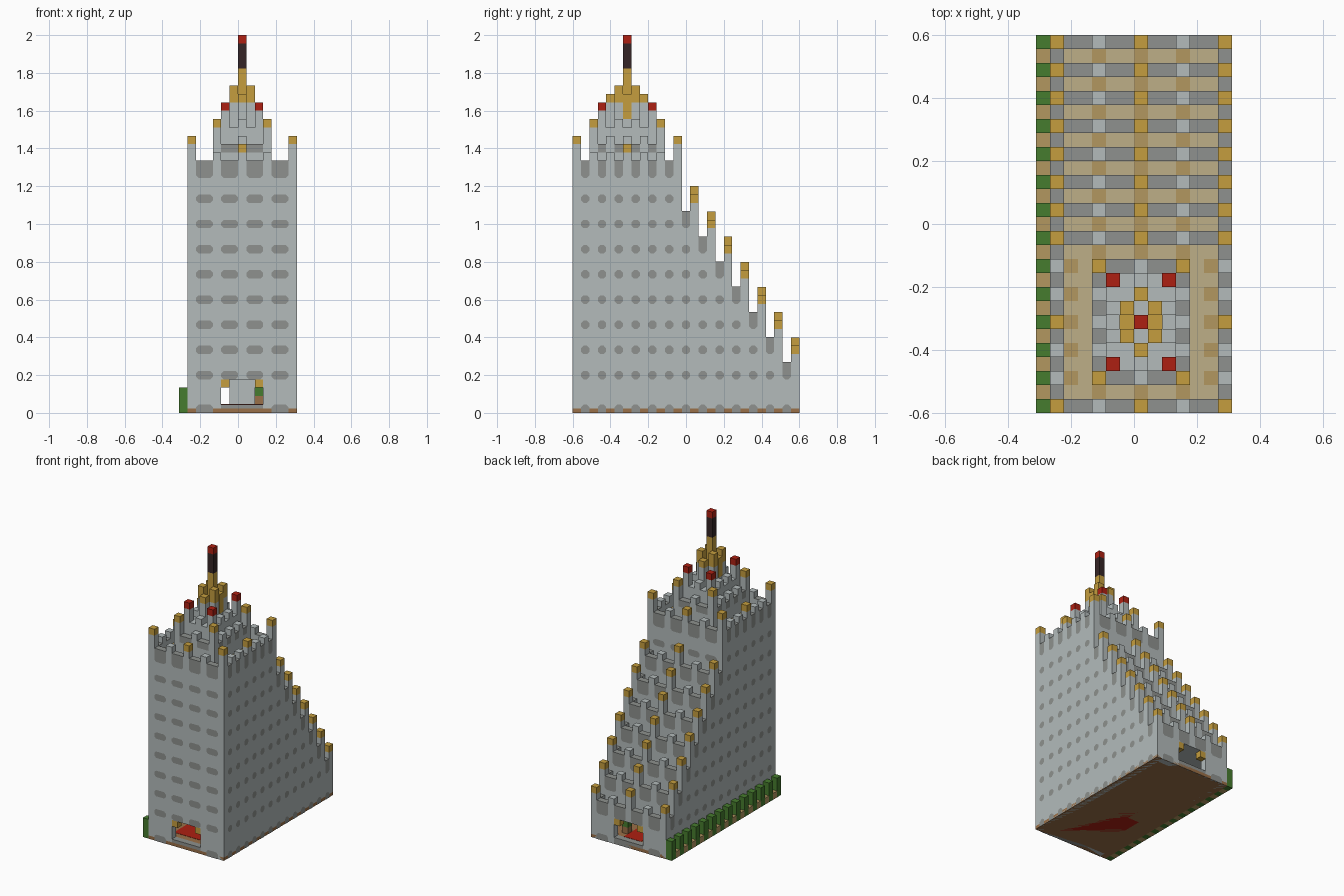
import bpy, bmesh
from mathutils import Vector

if "Cube" in bpy.data.objects:
    bpy.data.objects.remove(bpy.data.objects["Cube"])

U = 2 / 45          # size of one block
EPS = 0.04          # painted plate offset, in blocks
COLOURS = {
    "light_stone": "B3BBBB", "dark_stone": "8E918E", "gold": "C59E3E",
    "pale_planks": "BDAF87", "tan_planks": "B29760", "red": "AE2012",
    "dark_mast": "352526", "green": "467C2E", "brown": "9A7048",
}
NAMES = list(COLOURS)


def linear(h):
    out = []
    for i in (0, 2, 4):
        c = int(h[i:i + 2], 16) / 255
        out.append(c / 12.92 if c <= 0.04045 else ((c + 0.055) / 1.055) ** 2.4)
    return (*out, 1)


MATS = {}
for name, code in COLOURS.items():
    m = bpy.data.materials.new(name)
    m.use_nodes = True
    m.diffuse_color = linear(code)
    bsdf = m.node_tree.nodes["Principled BSDF"]
    bsdf.inputs["Base Color"].default_value = linear(code)
    bsdf.inputs["Roughness"].default_value = 0.9
    MATS[name] = m


class Part:
    """Collects coloured blocks and plates in block units."""

    def __init__(self, name):
        self.name, self.bm = name, bmesh.new()

    def vert(self, x, y, z):
        return self.bm.verts.new(Vector((x - 7, y - 13.5, z)) * U)

    def box(self, x, y, z, mat):
        (x0, x1), (y0, y1), (z0, z1) = x, y, z
        low = [self.vert(a, b, z0) for a, b in ((x0, y0), (x1, y0), (x1, y1), (x0, y1))]
        top = [self.vert(a, b, z1) for a, b in ((x0, y0), (x1, y0), (x1, y1), (x0, y1))]
        faces = [low[::-1], top]
        faces += [[low[i], low[i - 3], top[i - 3], top[i]] for i in range(4)]
        for f in faces:
            self.bm.faces.new(f).material_index = NAMES.index(mat)

    def cell(self, x, y, z, mat):
        self.box((x, x + 1), (y, y + 1), z, mat)

    def column(self, x, y, z0, z1, cap="gold"):
        """One block wide pillar with a coloured top block."""
        self.cell(x, y, (z0, z1 - 1), "light_stone")
        self.cell(x, y, (z1 - 1, z1), cap)

    def plate(self, side, pos, a, z, cut_low=True, cut_top=True, mat="dark_stone"):
        """Flat panel with clipped corners on a wall facing the given side."""
        (a0, a1), (z0, z1), c = a, z, 0.3
        low, top = c * cut_low, c * cut_top
        pts = [(a0 + low, z0), (a1 - low, z0), (a1, z0 + low), (a1, z1 - top),
               (a1 - top, z1), (a0 + top, z1), (a0, z1 - top), (a0, z0 + low)]
        pts = list(dict.fromkeys(pts))
        if side in ("back", "west"):
            pts.reverse()
        d = pos + (EPS if side in ("back", "east") else -EPS)
        if side in ("front", "back"):
            vs = [self.vert(p, d, q) for p, q in pts]
        else:
            vs = [self.vert(d, p, q) for p, q in pts]
        self.bm.faces.new(vs).material_index = NAMES.index(mat)

    def done(self):
        me = bpy.data.meshes.new(self.name)
        self.bm.to_mesh(me)
        self.bm.free()
        for n in NAMES:
            me.materials.append(MATS[n])
        bpy.context.collection.objects.link(bpy.data.objects.new(self.name, me))


GAPS = (2, 5, 8, 11)                 # two-block bays across the width
ROWS = [0] + list(range(4, 26, 3))   # window heights
TOWER, STEPS = 30, 7


def step_top(k):
    return 24 - 3 * k


# Ground floor: hollow walls with a doorway at each end
p = Part("ground_floor")
p.box((1, 14), (0, 27), (0, 0.5), "brown")
p.box((2, 13), (1, 26), (0.5, 1), "brown")
for x in (1, 13):
    p.box((x, x + 1), (0, 27), (0, 4), "light_stone")
for y in (0, 26):
    for x in ((2, 5), (10, 13)):
        p.box(x, (y, y + 1), (0, 4), "light_stone")
    p.box((5, 10), (y, y + 1), (0, 1), "dark_stone")
    for x in (5, 9):
        p.cell(x, y, (3, 4), "gold")
p.done()

# Carpet, showing above and below the floor
p = Part("carpet")
for z in ((-0.0, 0.02), (1, 1 + EPS)):
    p.box((4, 11), (2, 11), z, "red")
    p.box((6, 9), (11, 26), z, "red")
p.cell(7, 6, (0, EPS), "light_stone")
p.done()

# Inner pier and potted plant
p = Part("inner_pier")
p.box((6, 9), (5, 8), (1, 4), "light_stone")
p.done()
p = Part("potted_plant")
p.cell(9, 24, (1, 2), "brown")
p.cell(9, 24, (2, 3), "green")
p.done()

# Main tower body and roof parapet
p = Part("tower")
p.box((1, 14), (0, 13), (4, 29), "light_stone")
for y in (0, 12):
    p.box((1, 14), (y, y + 1), (29, TOWER), "light_stone")
    for x in (1, 13):
        p.column(x, y, TOWER, 33)
    for x in (4, 10):
        p.cell(x, y, (TOWER, 31), "light_stone")
    p.column(7, y, TOWER, 32)
    for x in GAPS:
        p.box((x, x + 2), (y, y + 1), (TOWER, TOWER + EPS), "dark_stone")
for x in (1, 13):
    p.box((x, x + 1), (1, 12), (29, TOWER), "light_stone")
    for y in range(1, 12):
        if y % 2:
            p.cell(x, y, (TOWER, TOWER + EPS), "dark_stone")
        elif y == 6:
            p.column(x, y, TOWER, 32)
        else:
            p.cell(x, y, (TOWER, 31), "light_stone")
p.done()

# Roof deck with darker boards beside each merlon
p = Part("roof_deck")
p.box((2, 13), (1, 12), (29, 29 + EPS), "pale_planks")
for y in range(2, 12, 2):
    for x in (2, 12):
        p.cell(x, y, (29, 29 + 2 * EPS), "tan_planks")
for x in (4, 7, 10):
    for y in (1, 11):
        p.cell(x, y, (29, 29 + 2 * EPS), "tan_planks")
p.done()

# Stepped terraces falling away to the back
p = Part("terraces")
for k in range(STEPS):
    h, y = step_top(k), 13 + 2 * k
    p.box((1, 14), (y, y + 2), (4, h - 1), "light_stone")
    p.box((1, 14), (y + 1, y + 2), (h - 1, h), "light_stone")
    for x in (1, 13):
        p.cell(x, y, (h - 1, h), "light_stone")
        p.cell(x, y, (h, h + EPS), "dark_stone")
        p.column(x, y + 1, h, h + 2)
    for x in (4, 10):
        p.cell(x, y + 1, (h, h + 1), "light_stone")
    p.column(7, y + 1, h, h + 3)
    p.box((2, 13), (y, y + 1), (h - 1, h - 1 + EPS), "pale_planks")
    for x in (4, 7, 10):
        p.cell(x, y, (h - 1, h - 1 + 2 * EPS), "tan_planks")
    for x in GAPS:
        p.box((x, x + 2), (y + 1, y + 2), (h, h + EPS), "dark_stone")
        p.plate("back", y + 2, (x, x + 2), (h - 2, h), cut_top=False)
p.done()

# Windows and dark parapet bays
p = Part("windows")
for x in GAPS:
    bay = (x, x + 2)
    for side, y in (("front", 0), ("back", 13)):
        p.plate(side, y, bay, (28, TOWER), cut_top=False)
    for z in ROWS:
        if z or x in (2, 11):
            p.plate("front", 0, bay, (z, z + 1), cut_low=z > 0)
    p.plate("back", 13, bay, (25, 26))
    if x in (2, 11):
        p.plate("back", 27, bay, (0, 1), cut_low=False)
for side, x in (("west", 1), ("east", 14)):
    for y in range(1, 27, 2):
        h = TOWER if y < 13 else step_top((y - 13) // 2)
        p.plate(side, x, (y, y + 1), (h - 2, h), cut_top=False)
        for z in ROWS:
            if z <= h - 5 or z == 0:
                p.plate(side, x, (y, y + 1), (z, z + 1), cut_low=z > 0)
p.done()

# Lower crown tier with gold corner posts
p = Part("lower_crown")
p.box((4, 11), (2, 11), (29, 32), "light_stone")
for y in (2, 10):
    for x in (4, 10):
        p.column(x, y, 32, 35)
    p.cell(7, y, (32, 33), "light_stone")
    side, pos = ("front", 2) if y == 2 else ("back", 11)
    for x in (5, 8):
        p.box((x, x + 2), (y, y + 1), (32, 32 + EPS), "dark_stone")
        p.plate(side, pos, (x, x + 2), (31, 32), False, False)
for x, side, pos in ((4, "west", 4), (10, "east", 11)):
    for y in range(3, 10):
        if y % 2:
            p.cell(x, y, (32, 32 + EPS), "dark_stone")
            p.plate(side, pos, (y, y + 1), (31, 32), False, False)
        else:
            p.cell(x, y, (32, 33), "light_stone")
p.done()

# Upper crown tier with red corner posts
p = Part("upper_crown")
p.box((5, 10), (3, 10), (32, 34), "light_stone")
for y in (3, 9):
    for x in (5, 9):
        p.column(x, y, 34, 37, "red")
    p.cell(7, y, (34, 35), "light_stone")
for x in (5, 9):
    for y in (5, 7):
        p.cell(x, y, (34, 35), "light_stone")
p.done()

# Spire: gold cluster, dark mast and red tip
p = Part("spire")
p.box((6, 9), (5, 8), (34, 37), "light_stone")
for y in (4, 8):
    p.column(7, y, 34, 38)
for x in (6, 8):
    for y in (5, 7):
        p.cell(x, y, (37, 39), "gold")
    p.box((x - EPS, x + 1 + EPS), (6, 7), (35, 38), "gold")
p.cell(7, 6, (37, 41), "gold")
p.cell(7, 6, (41, 44), "dark_mast")
p.cell(7, 6, (44, 45), "red")
p.done()

# Hedge along one side: tall shrubs with low planters between
p = Part("hedge")
for y in range(27):
    if y % 2:
        p.cell(0, y, (0, 1), "tan_planks")
    else:
        p.cell(0, y, (0, 3), "green")
p.done()
